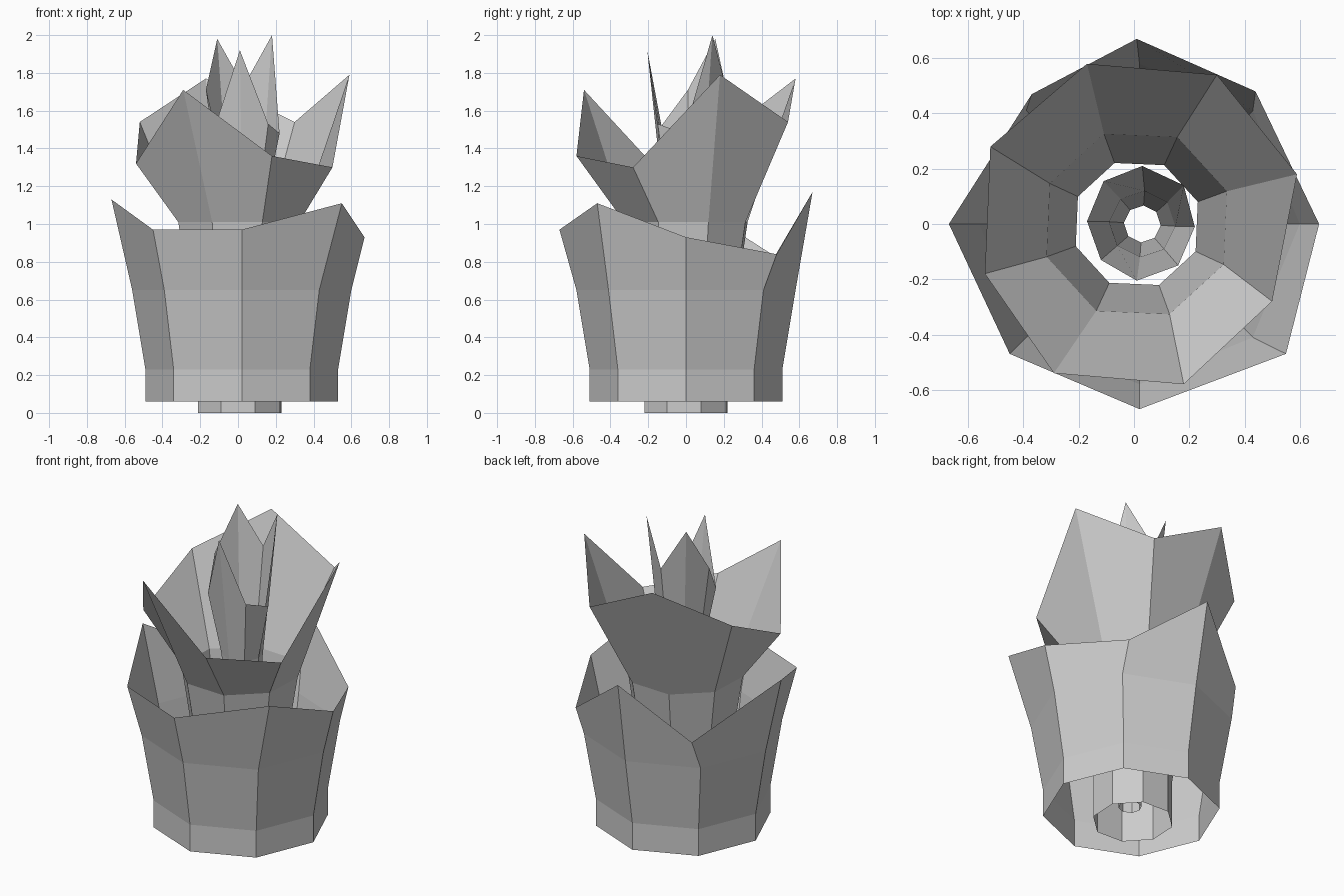
import bpy, bmesh
from math import cos, sin, radians


def petal_shell(name, centre, start, rings, tips):
    """Open eight-sided sheath: regular rings (radius, z) ending in an uneven rim of tips."""
    bm = bmesh.new()
    rows = []
    for r, z in rings:
        angles = [radians(start + 45 * k) for k in range(8)]
        rows.append([bm.verts.new((centre + r * cos(a), r * sin(a), z)) for a in angles])
    rows.append([bm.verts.new(t) for t in tips])
    for low, high in zip(rows, rows[1:]):
        for k in range(8):
            n = (k + 1) % 8
            bm.faces.new((low[k], low[n], high[n], high[k]))
    mesh = bpy.data.meshes.new(name)
    bm.to_mesh(mesh)
    bm.free()
    obj = bpy.data.objects.new(name, mesh)
    bpy.context.collection.objects.link(obj)
    return obj


# Short wide outer sheath
petal_shell("outer_petals", 0.02, 0,
            [(0.51, 0.06), (0.51, 0.23), (0.58, 0.65)],
            [(0.67, 0, 0.93), (0.44, 0.48, 0.84), (0.01, 0.67, 1.17), (-0.37, 0.47, 0.83),
             (-0.67, 0, 1.13), (-0.45, -0.47, 0.97), (0.02, -0.67, 0.97), (0.55, -0.47, 1.11)])

# Flared middle sheath
petal_shell("middle_petals", 0.01, 20,
            [(0.235, 0), (0.235, 0.3), (0.347, 1.01)],
            [(0.59, 0.18, 1.79), (0.30, 0.54, 1.54), (-0.17, 0.58, 1.77), (-0.52, 0.28, 1.54),
             (-0.54, -0.18, 1.32), (-0.29, -0.54, 1.71), (0.18, -0.58, 1.36), (0.50, -0.28, 1.30)])

# Slim tall core
petal_shell("inner_petals", 0.03, -4,
            [(0.067, 0.09), (0.067, 0.39), (0.12, 1.13)],
            [(0.22, -0.01, 1.48), (0.18, 0.14, 2.0), (0.03, 0.21, 1.73), (-0.11, 0.155, 1.98),
             (-0.17, 0.01, 1.71), (-0.12, -0.13, 1.52), (0.01, -0.205, 1.92), (0.16, -0.15, 1.53)])
